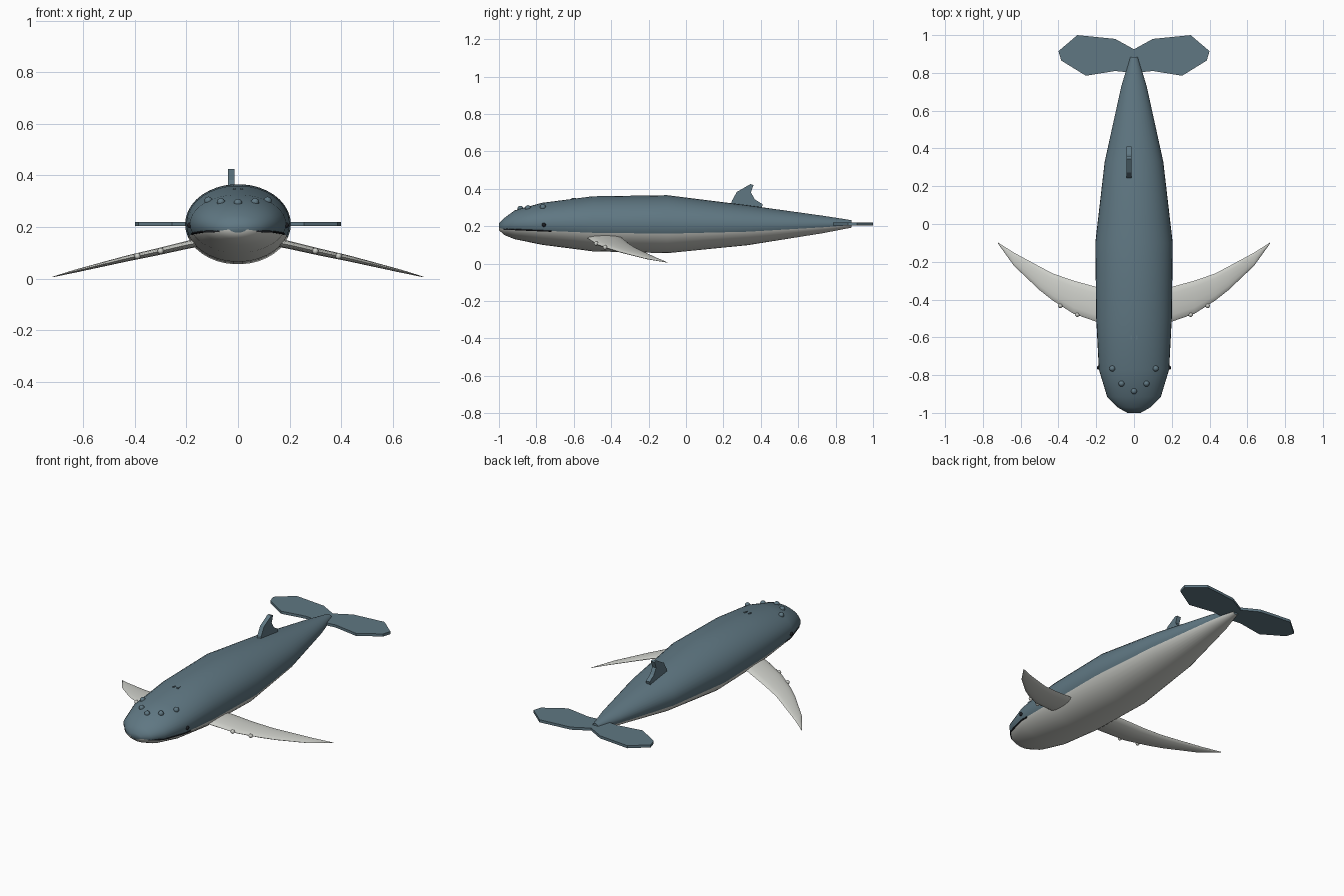
import bpy, bmesh, math
from mathutils import Vector

cube = bpy.data.objects.get("Cube")
if cube:
    bpy.data.objects.remove(cube, do_unlink=True)


def material(name, rgb):
    m = bpy.data.materials.new(name)
    m.use_nodes = True
    m.diffuse_color = (*rgb, 1)
    m.node_tree.nodes["Principled BSDF"].inputs["Base Color"].default_value = (*rgb, 1)
    return m


BLUE = material("slate blue skin", (0.115, 0.185, 0.225))
PALE = material("pale underside", (0.62, 0.63, 0.59))
DARK = material("dark line", (0.012, 0.014, 0.018))


def finish(name, bm, mats, smooth=None):
    bmesh.ops.recalc_face_normals(bm, faces=bm.faces)
    me = bpy.data.meshes.new(name)
    bm.to_mesh(me)
    bm.free()
    ob = bpy.data.objects.new(name, me)
    bpy.context.collection.objects.link(ob)
    for m in mats:
        me.materials.append(m)
    if smooth:
        bpy.ops.object.select_all(action="DESELECT")
        ob.select_set(True)
        bpy.context.view_layer.objects.active = ob
        bpy.ops.object.shade_smooth_by_angle(angle=math.radians(smooth))
    return ob


def loft(bm, rings):
    """Skin a list of closed point rings and cap both ends."""
    rows = [[bm.verts.new(p) for p in ring] for ring in rings]
    n = len(rows[0])
    sides = []
    for a, b in zip(rows, rows[1:]):
        for i in range(n):
            j = (i + 1) % n
            sides.append((i, bm.faces.new((a[i], a[j], b[j], b[i]))))
    caps = [bm.faces.new(rows[0]), bm.faces.new(rows[-1])]
    return sides, caps


# Body stations: y, half width, bottom z, top z
BODY = [(-1.0, 0.035, 0.178, 0.215), (-0.97, 0.088, 0.152, 0.245),
        (-0.915, 0.142, 0.13, 0.285), (-0.77, 0.186, 0.1, 0.325),
        (-0.5, 0.2, 0.065, 0.36), (-0.1, 0.205, 0.055, 0.366),
        (0.33, 0.155, 0.098, 0.312), (0.73, 0.067, 0.162, 0.256),
        (0.885, 0.02, 0.192, 0.232)]
SEG = 38


def skin(y, angle):
    """Point on the body at a given length and angle round it."""
    for a, b in zip(BODY, BODY[1:]):
        if y <= b[0]:
            break
    t = (y - a[0]) / (b[0] - a[0])
    w, lo, hi = (a[k] + (b[k] - a[k]) * t for k in (1, 2, 3))
    return Vector((w * math.cos(angle), y,
                   (lo + hi) / 2 + (hi - lo) / 2 * math.sin(angle)))


def skin_top(x, y):
    return skin(y, math.acos(x / skin(y, 0).x))


# Body with pale belly
bm = bmesh.new()
sides, caps = loft(bm, [[skin(s[0], math.tau * i / SEG) for i in range(SEG)] for s in BODY])
for i, f in sides:
    f.material_index = int(math.sin(math.tau * (i + 0.5) / SEG) < -0.32)
finish("body", bm, [BLUE, PALE], 50)


# Flat plates: tail flukes and dorsal fin
def plate(name, outline, thickness):
    bm = bmesh.new()
    f = bm.faces.new([bm.verts.new(p) for p in outline])
    f.normal_update()
    move = f.normal * thickness
    r = bmesh.ops.extrude_face_region(bm, geom=[f])
    bmesh.ops.translate(bm, vec=move,
                        verts=[v for v in r["geom"] if isinstance(v, bmesh.types.BMVert)])
    return finish(name, bm, [BLUE])


FLUKE = [(0, 0.8), (0.1, 0.81), (0.255, 0.785), (0.385, 0.865),
         (0.4, 0.915), (0.3, 1.0), (0.1, 0.98), (0, 0.925)]
for name, s in (("left_fluke", 1), ("right_fluke", -1)):
    pts = [(s * x, y, 0.203) for x, y in FLUKE]
    plate(name, pts if s > 0 else pts[::-1], 0.016)

FIN = [(0.24, 0.3), (0.245, 0.335), (0.272, 0.383), (0.345, 0.425), (0.361, 0.42),
       (0.347, 0.38), (0.368, 0.343), (0.41, 0.317), (0.4, 0.28)]
plate("dorsal_fin", [(-0.013, y, z) for y, z in FIN], 0.026)


def bump(name, pos, r, mat):
    bm = bmesh.new()
    bmesh.ops.create_uvsphere(bm, u_segments=12, v_segments=8, radius=r)
    bmesh.ops.translate(bm, vec=pos, verts=bm.verts)
    finish(name, bm, [mat], 60)


# Flippers: x, leading y, trailing y, middle z, half thickness
FLIPPER = [(0.12, -0.54, -0.36, 0.145, 0.016), (0.2, -0.517, -0.333, 0.13, 0.016),
           (0.32, -0.475, -0.3, 0.102, 0.014), (0.43, -0.405, -0.262, 0.078, 0.012),
           (0.5, -0.35, -0.225, 0.061, 0.01), (0.635, -0.222, -0.152, 0.028, 0.006),
           (0.72, -0.104, -0.098, 0.006, 0.001)]
for side, s in (("left", 1), ("right", -1)):
    bm = bmesh.new()
    rings = []
    for x, lead, trail, z, h in FLIPPER:
        mid, half = (lead + trail) / 2, (trail - lead) / 2
        rings.append([(s * x, mid + half * math.cos(a), z + h * math.sin(a))
                      for a in (math.tau * i / 14 for i in range(14))])
    loft(bm, rings)
    finish(side + "_flipper", bm, [PALE], 60)
    for k, (x, y, z) in enumerate([(0.3, -0.48, 0.107), (0.39, -0.433, 0.087)]):
        bump(f"{side}_flipper_knob_{k + 1}", (s * x, y, z), 0.012, PALE)

    # Eye and head knobs
    eye = skin(-0.76, -0.05)
    bump(side + "_eye", (s * eye.x, eye.y, eye.z), 0.011, DARK)
    for k, (x, y) in enumerate([(0.115, -0.765), (0.066, -0.845)]):
        p = skin_top(x, y)
        bump(f"{side}_head_knob_{k + 1}", (s * p.x, p.y, p.z), 0.016, BLUE)

    # Mouth line following the skin
    bm = bmesh.new()
    rings = []
    for k in range(12):
        p = skin(-0.975 + 0.255 * k / 11, -0.34)
        rings.append([(s * (p.x + 0.005 * math.cos(a)), p.y, p.z + 0.004 * math.sin(a))
                      for a in (math.tau * i / 6 for i in range(6))])
    loft(bm, rings)
    finish(side + "_mouth_line", bm, [DARK], 60)

    # Blowhole slit
    bm = bmesh.new()
    bmesh.ops.create_cube(bm, size=1)
    bmesh.ops.scale(bm, vec=(0.009, 0.022, 0.008), verts=bm.verts)
    bmesh.ops.translate(bm, vec=skin_top(0.014, -0.6) * 1, verts=bm.verts)
    for v in bm.verts:
        v.co.x *= s
    finish(side + "_blowhole", bm, [BLUE])

bump("front_head_knob", skin_top(0, -0.885), 0.016, BLUE)
